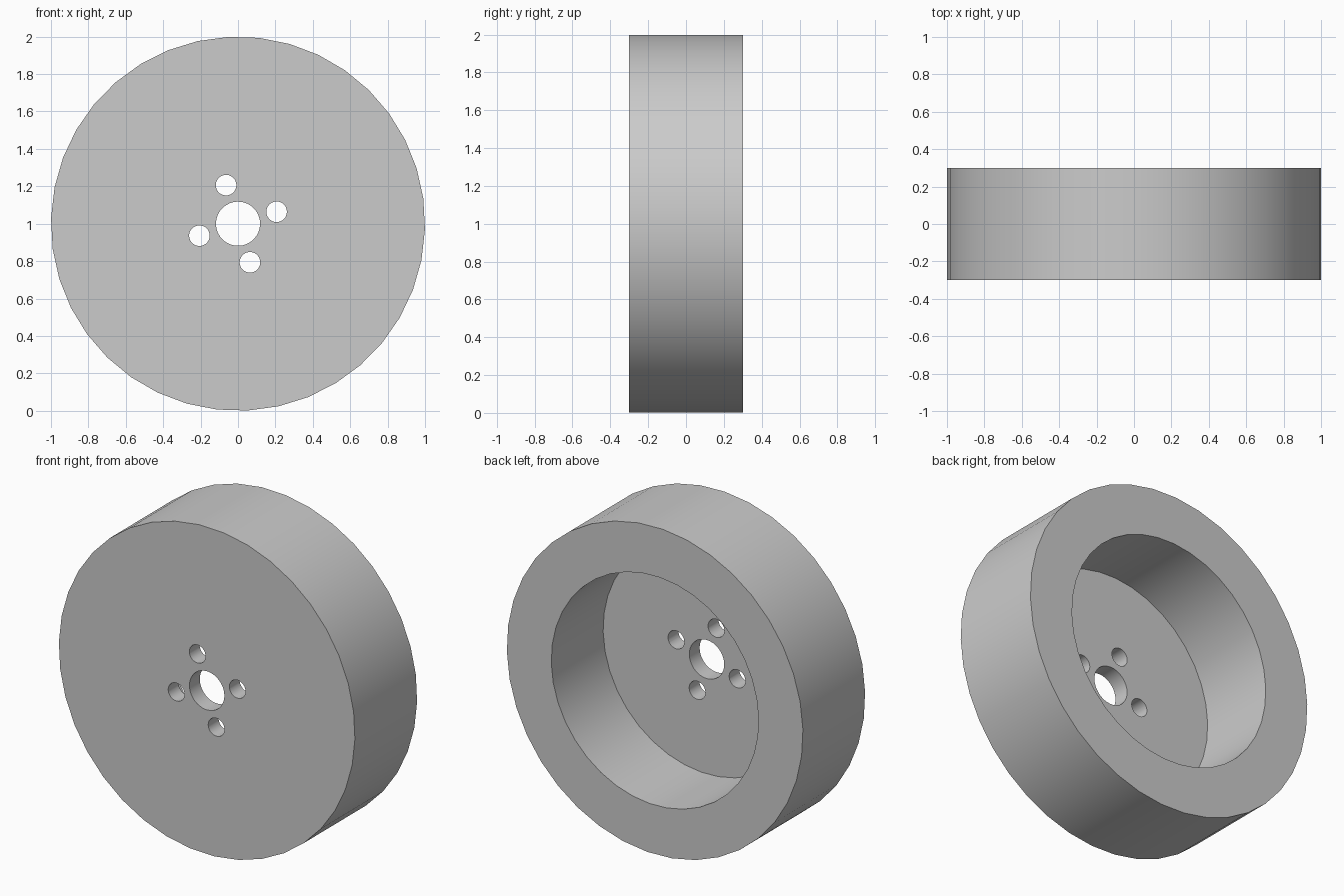
import bpy
import bmesh
from math import cos, sin, tau, radians
from mathutils import Matrix, Vector

SIDES = 38
TURN = radians(17.2)      # roll of the wheel about its axle
HALF = 0.3                # half of the wheel width
SEAM = 0.765              # where tyre and rim meet
AXLE = Vector((0, 0, 1))

cube = bpy.data.objects.get("Cube")
if cube:
    bpy.data.objects.remove(cube, do_unlink=True)

grey = bpy.data.materials.new("light_grey")
grey.use_nodes = True
colour = (0.6, 0.6, 0.6, 1)
grey.diffuse_color = colour
grey.node_tree.nodes["Principled BSDF"].inputs["Base Color"].default_value = colour


def on_wheel(radius, y, angle):
    """Point at a radius and angle around the axle."""
    return AXLE + Vector((radius * cos(angle), y, radius * sin(angle)))


def make_object(name, bm):
    bmesh.ops.recalc_face_normals(bm, faces=bm.faces)
    mesh = bpy.data.meshes.new(name)
    bm.to_mesh(mesh)
    bm.free()
    mesh.materials.append(grey)
    obj = bpy.data.objects.new(name, mesh)
    bpy.context.collection.objects.link(obj)
    return obj


def lathe(name, profile):
    """Turn a closed (radius, y) profile around the axle."""
    bm = bmesh.new()
    rings = [[bm.verts.new(on_wheel(r, y, TURN + tau * i / SIDES))
              for i in range(SIDES)] for r, y in profile]
    for a, b in zip(rings, rings[1:] + rings[:1]):
        for i in range(SIDES):
            j = (i + 1) % SIDES
            bm.faces.new((a[i], a[j], b[j], b[i]))
    return make_object(name, bm)


def select_only(obj):
    bpy.ops.object.select_all(action='DESELECT')
    obj.select_set(True)
    bpy.context.view_layer.objects.active = obj


# Tyre: plain wide band
tyre = lathe("tyre", [(SEAM, -HALF), (1, -HALF), (1, HALF), (SEAM, HALF)])

# Rim: cup open at the back, with a front plate and axle hole
rim = lathe("rim", [(0.118, -HALF), (SEAM, -HALF), (SEAM, HALF),
                    (0.7, HALF), (0.7, -0.2), (0.118, -0.2)])

# Four bolt holes through the plate
bm = bmesh.new()
for k in range(4):
    place = (Matrix.Translation(on_wheel(0.216, -0.25, TURN + tau * k / 4))
             @ Matrix.Rotation(radians(90), 4, 'X'))
    bmesh.ops.create_cone(bm, cap_ends=True, segments=SIDES, radius1=0.055,
                          radius2=0.055, depth=0.3, matrix=place)
cutter = make_object("bolt_hole_cutter", bm)
cutter.hide_render = True
select_only(rim)
cut = rim.modifiers.new("bolt_holes", 'BOOLEAN')
cut.operation = 'DIFFERENCE'
cut.solver = 'EXACT'
cut.object = cutter
bpy.ops.object.modifier_apply(modifier=cut.name)
bpy.data.objects.remove(cutter, do_unlink=True)

# Smooth walls, sharp rims
for obj in (tyre, rim):
    select_only(obj)
    bpy.ops.object.shade_smooth_by_angle(angle=radians(30))
